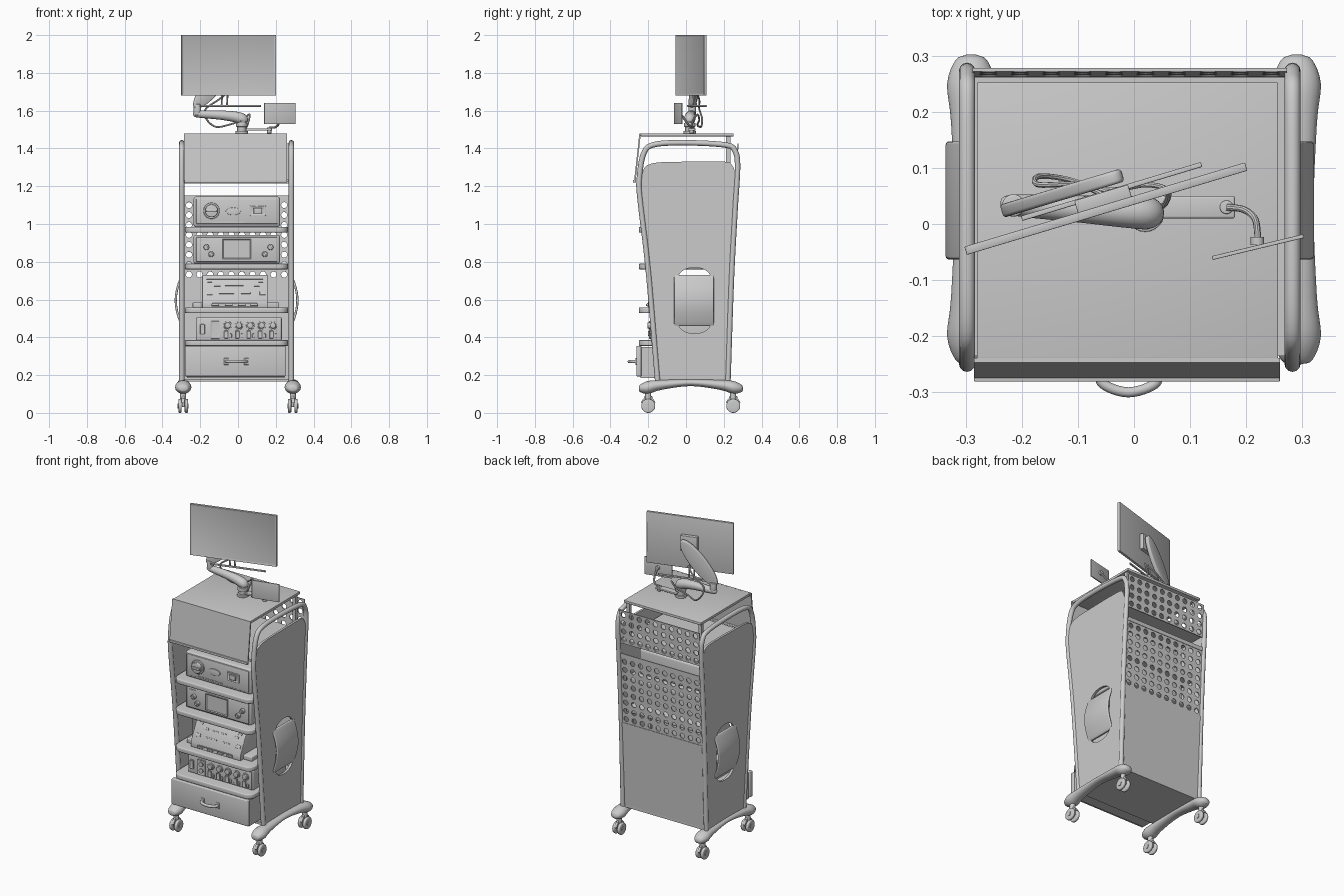
import bpy, bmesh, math
from mathutils import Vector, Matrix
from math import sin, cos, pi, radians

if "Cube" in bpy.data.objects:
    bpy.data.objects.remove(bpy.data.objects["Cube"])

CX = -0.0075          # centre of the cabinet
SX = 0.29             # half distance between the side frames
YAW = radians(16.7)   # monitor swing


def finish(name, bm, bevel=0, loc=(0, 0, 0), rot=(0, 0, 0), seg=3):
    bmesh.ops.recalc_face_normals(bm, faces=bm.faces)
    me = bpy.data.meshes.new(name)
    bm.to_mesh(me)
    bm.free()
    ob = bpy.data.objects.new(name, me)
    bpy.context.collection.objects.link(ob)
    ob.location, ob.rotation_euler = loc, rot
    if bevel:
        m = ob.modifiers.new("bevel", 'BEVEL')
        m.width, m.segments, m.limit_method = bevel, seg, 'ANGLE'
    return ob


def box(name, c, size, bevel=0, rot=(0, 0, 0), inset=0, depth=0.004):
    bm = bmesh.new()
    bmesh.ops.create_cube(bm, size=1)
    bmesh.ops.scale(bm, vec=size, verts=bm.verts)
    if inset:
        f = [f for f in bm.faces if f.normal.y < -0.9]
        bmesh.ops.inset_region(bm, faces=f, thickness=inset)
        bmesh.ops.translate(bm, vec=(0, depth, 0), verts=f[0].verts)
    return finish(name, bm, bevel, c, rot)


def span(name, x, y, z, bevel=0, **k):
    return box(name, [sum(v) / 2 for v in (x, y, z)], [v[1] - v[0] for v in (x, y, z)], bevel, **k)


def prism(name, pts, a, b, axis='x', bevel=0):
    bm = bmesh.new()
    vs = [bm.verts.new((a, p, q) if axis == 'x' else (p, q, a)) for p, q in pts]
    r = bmesh.ops.extrude_face_region(bm, geom=[bm.faces.new(vs)])
    d = (b - a, 0, 0) if axis == 'x' else (0, 0, b - a)
    bmesh.ops.translate(bm, vec=d, verts=[v for v in r['geom'] if isinstance(v, bmesh.types.BMVert)])
    # extrusion removes the start face, so close any open end
    bmesh.ops.holes_fill(bm, edges=[e for e in bm.edges if e.is_boundary], sides=0)
    return finish(name, bm, bevel)


def cyl(name, c, r, depth, axis='y', bevel=0, sx=1, sy=1, n=28):
    bm = bmesh.new()
    bmesh.ops.create_cone(bm, cap_ends=True, segments=n, radius1=r, radius2=r, depth=depth)
    bmesh.ops.scale(bm, vec=(sx, sy, 1), verts=bm.verts)
    rot = {'x': (0, pi / 2, 0), 'y': (pi / 2, 0, 0), 'z': (0, 0, 0)}[axis]
    return finish(name, bm, bevel, c, rot)


def smooth(pts, n=6):
    p = [Vector(q) for q in pts]
    p = [2 * p[0] - p[1]] + p + [2 * p[-1] - p[-2]]
    out = []
    for i in range(1, len(p) - 2):
        for k in range(n):
            t = k / n
            out.append(0.5 * (2 * p[i] + (p[i + 1] - p[i - 1]) * t
                       + (2 * p[i - 1] - 5 * p[i] + 4 * p[i + 1] - p[i + 2]) * t * t
                       + (3 * p[i] - p[i - 1] - 3 * p[i + 1] + p[i + 2]) * t ** 3))
    return out + [p[-2]]


def pipe(name, pts, r, res=4):
    cu = bpy.data.curves.new(name, 'CURVE')
    cu.dimensions, cu.bevel_depth, cu.bevel_resolution, cu.use_fill_caps = '3D', r, res, True
    pp = smooth(pts)
    s = cu.splines.new('POLY')
    s.points.add(len(pp) - 1)
    for q, p in zip(s.points, pp):
        q.co = (p[0], p[1], p[2], 1)
        q.radius = p[3] if len(p) > 3 else 1
    ob = bpy.data.objects.new(name, cu)
    bpy.context.collection.objects.link(ob)
    return ob


def yback(z):
    return 0.222 + (z - 0.18) * 0.045


# side frames, side panels with cutout, bulged pads, base legs, casters
FRAME = [(-.15, .17), (-.2, .76), (-.243, 1.13), (-.247, 1.24), (-.225, 1.37), (-.17, 1.42), (0, 1.43),
         (.21, 1.418), (.26, 1.385), (.273, 1.3), (.26, 1.08), (.24, .7), (.222, .17)]
EDGE = [(-.15, .17), (-.2, .76), (-.24, 1.13), (-.235, 1.25), (-.19, 1.318), (0, 1.33), (.2, 1.33),
        (.243, 1.312), (.265, 1.24), (.26, 1.08), (.24, .7), (.222, .17)]
HOLE = [(.045 + .085 * cos(a), .595 + .12 * (1 if sin(a) > 0 else -1) + .055 * sin(a))
        for a in [2 * pi * (i + .5) / 32 for i in range(32)]]
for s, side in ((-1, "left"), (1, "right")):
    x = CX + s * SX
    pipe(side + "_frame_tube", [(x, y, z) for y, z in FRAME], 0.0145)
    cu = bpy.data.curves.new(side + "_side_panel", 'CURVE')
    cu.dimensions, cu.fill_mode, cu.extrude = '2D', 'BOTH', 0.007
    for loop in (smooth(EDGE), HOLE):
        sp = cu.splines.new('POLY')
        sp.points.add(len(loop) - 1)
        for q, p in zip(sp.points, loop):
            q.co = (p[0], p[1], 0, 1)
        sp.use_cyclic_u = True
    ob = bpy.data.objects.new(side + "_side_panel", cu)
    ob.matrix_world = Matrix(((0, 0, 1, x), (1, 0, 0, 0), (0, 1, 0, 0), (0, 0, 0, 1)))
    bpy.context.collection.objects.link(ob)
    # pad: bowed plate standing in front of the cutout
    bm = bmesh.new()
    arc = [(.006 + .032 * cos(t * pi / 2), .595 + .135 * t) for t in [i / 6 - 1 for i in range(13)]]
    ring = arc + [(u - .012, w) for u, w in reversed(arc)]
    A, B = ([bm.verts.new((x + s * u, y, z)) for u, z in ring] for y in (-.063, .147))
    n, h = len(ring), len(arc)
    for i in range(n):
        bm.faces.new((A[i], A[(i + 1) % n], B[(i + 1) % n], B[i]))
    for V in (A, B):
        for i in range(h - 1):
            bm.faces.new((V[i], V[i + 1], V[n - 2 - i], V[n - 1 - i]))
    finish(side + "_pad", bm, 0.005)
    # base leg lofted from ellipses
    bm = bmesh.new()
    rings = []
    for y, z, a, b in smooth([(-.25, .128, .008, .006), (-.242, .13, .028, .02), (-.2, .135, .043, .034),
                              (-.13, .148, .036, .026), (.025, .16, .03, .018), (.18, .148, .036, .026),
                              (.25, .135, .043, .034), (.292, .13, .028, .02), (.302, .128, .008, .006)], 4):
        rings.append([bm.verts.new((s * .29 + a * cos(t), y, z + b * sin(t)))
                      for t in [2 * pi * i / 20 for i in range(20)]])
    for P, Q in zip(rings, rings[1:]):
        for i in range(20):
            bm.faces.new((P[i], P[(i + 1) % 20], Q[(i + 1) % 20], Q[i]))
    bm.faces.new(rings[0])
    bm.faces.new(rings[-1])
    finish(side + "_base_leg", bm)
    for y, end in ((-.2, "front"), (.25, "rear")):
        nm = f"{side}_{end}_caster"
        cyl(nm + "_stem", (s * .29, y, .095), .016, .05, 'z')
        box(nm + "_fork", (s * .29, y, .06), (.014, .045, .06), .006)
        for k in (-1, 1):
            cyl(f"{nm}_wheel_{k}", (s * .29 + k * .017, y, .037), .037, .018, 'x', .006)
            cyl(f"{nm}_hub_{k}", (s * .29 + k * .026, y, .037), .014, .006, 'x')
        prism(nm + "_hood", [(y + .04 * cos(t), .04 + .045 * sin(t)) for t in [pi * i / 12 for i in range(1, 12)]]
              + [(y + .026 * cos(t), .052 + .026 * sin(t)) for t in [pi * i / 12 for i in range(11, 0, -1)]],
              s * .29 - .008, s * .29 + .008)

# perforated back panels
XL, XR, PITCH, COLS = CX - .28, CX + .28, .0525, 10


def perforated(name, z0, rows):
    bm = bmesh.new()
    pw = (XR - XL) / COLS
    for i in range(COLS):
        for j in range(rows):
            cx, cz = XL + pw * (i + .5), z0 + PITCH * (j + .5)
            I, O = [], []
            for k in range(16):
                c, s = cos(k * pi / 8), sin(k * pi / 8)
                m = max(abs(c), abs(s))
                for V, u, w in ((I, .016 * c, .016 * s), (O, pw / 2 * c / m, PITCH / 2 * s / m)):
                    V.append(bm.verts.new((cx + u, yback(cz + w), cz + w)))
            for k in range(16):
                bm.faces.new((I[k], O[k], O[k - 15], I[k - 15]))
    bmesh.ops.remove_doubles(bm, verts=bm.verts, dist=1e-4)
    finish(name, bm).modifiers.new("thick", 'SOLIDIFY').thickness = .006


def back_strip(name, z0, z1):
    prism(name, [(yback(z0) - .003, z0), (yback(z0) + .003, z0), (yback(z1) + .003, z1), (yback(z1) - .003, z1)], XL, XR)


perforated("back_panel_lower_grille", .706, 8)
perforated("back_panel_upper_grille", 1.215, 4)
back_strip("back_panel_lower", .17, .706)
back_strip("back_panel_rail", 1.126, 1.15)

# top compartment
span("top_plate", (-.28, .257), (-.24, .252), (1.464, 1.48), .002)
prism("front_lid", [(-.247, 1.48), (-.275, 1.225), (-.267, 1.225), (-.239, 1.48)], -.285, .26)
span("lid_lip", (-.285, .26), (-.281, -.264), (1.22, 1.234), .002)
span("compartment_floor", (-.285, .268), (-.235, .262), (1.222, 1.236))
for x in (-.262, .24):
    span("top_plate_post", (x - .01, x + .01), (.213, .235), (1.23, 1.466))
span("cabinet_floor", (-.292, .277), (-.15, .225), (.165, .18))

# shelves with rounded front corners
for z in (.97, .775, .543, .37):
    x0, x1, r = -.281, .266, .05
    corner = [(r * (1 - sin(t)), r * (1 - cos(t))) for t in [pi / 2 * i / 6 for i in range(7)]]
    pts = [(x0 + u, -.25 + v) for u, v in reversed(corner)] + [(x1 - u, -.25 + v) for u, v in corner]
    prism("shelf", pts + [(x1, .215), (x0, .215)], z - .015, z + .015, 'z', .006)

# drawer
span("drawer_body", (-.27, .245), (-.24, .2), (.185, .35))
span("drawer_front", (-.281, .252), (-.262, -.236), (.193, .355), .005)
pipe("drawer_handle", [(-.062, -.258, .272), (-.055, -.285, .272), (-.01, -.3, .272),
                       (.037, -.285, .272), (.044, -.258, .272)], .009)
for x in (-.062, .044):
    box("handle_mount", (x, -.264, .272), (.024, .008, .036), .003)

# device 1: dial, oval badge plate, socket
span("dial_unit", (-.235, .222), (-.19, .15), (.985, 1.145), .012)
span("dial_unit_face", (-.222, .21), (-.196, -.18), (1.0, 1.133), .004)
cyl("dial_ring", (-.14, -.2, 1.07), .043, .012, bevel=.003)
cyl("dial", (-.14, -.21, 1.07), .034, .02, bevel=.004)
box("dial_grip", (-.14, -.222, 1.07), (.06, .014, .014), .003)
cyl("oval_plate", (-.025, -.198, 1.067), .04, .008, sy=.5, bevel=.002)
box("socket", (.105, -.198, 1.07), (.085, .012, .055), .004, inset=.01)
box("socket_plug", (.105, -.203, 1.07), (.045, .016, .03), .003)
span("vent_strip", (-.14, .03), (-.199, -.19), (1.006, 1.012))

# device 2: screen and knobs
span("screen_unit", (-.235, .222), (-.19, .15), (.79, .942), .012)
span("screen_unit_face", (-.222, .21), (-.196, -.18), (.8, .93), .004)
box("unit_screen", (-.007, -.198, .868), (.15, .012, .105), inset=.008)
for x, z in ((-.167, .877), (-.142, .84), (.142, .84), (.172, .877)):
    cyl("unit_knob", (x, -.202, z), .015, .022, bevel=.003)
    cyl("unit_knob_cap", (x, -.215, z), .008, .01, bevel=.002)
span("label_strip", (-.205, -.155), (-.199, -.19), (.912, .917))

# device 3: sloped console
prism("console", [(-.2, .556), (-.2, .59), (-.13, .73), (.12, .73), (.12, .556)], -.19, .157, bevel=.004)
span("console_base", (-.24, .215), (-.17, .15), (.556, .585), .005)
tilt = (-math.atan(.5), 0, 0)
for x, t, w, h in ((-.017, .85, .3, .004), (-.11, .6, .035, .012), (-.02, .6, .1, .006), (.1, .6, .03, .012),
                   (-.15, .3, .03, .02), (-.06, .3, .08, .006), (.04, .3, .05, .006), (.13, .3, .03, .02),
                   (.12, .75, .025, .01), (-.15, .75, .025, .01)):
    box("console_button", (x, -.2 + .07 * t, .59 + .14 * t), (w, .01, h), .001, tilt)
box("console_slot", (-.017, -.202, .572), (.24, .01, .02), .002, inset=.004)
for x in (-.12, -.05, .02, .085):
    box("console_key", (x, -.207, .572), (.04, .008, .01), .001)

# device 4: row of knobs, ports and switches
span("control_unit", (-.222, .232), (-.18, .15), (.383, .505), .006)
span("control_unit_face", (-.215, .225), (-.188, -.17), (.388, .5), .003)
for i in range(5):
    x = -.055 + .06 * i
    cyl("control_knob_ring", (x, -.19, .463), .022, .008, bevel=.002)
    cyl("control_knob", (x, -.197, .463), .016, .016, bevel=.003)
    box("port", (x - .008, -.19, .415), (.022, .01, .04), .002, inset=.004)
    box("port_tab", (x + .016, -.19, .408), (.012, .01, .022), .002)
box("rocker_switch", (-.188, -.19, .443), (.024, .014, .055), .003, inset=.005)
box("outlet", (-.12, -.19, .44), (.052, .014, .095), .004, inset=.006)
for z in (.46, .42):
    cyl("outlet_socket", (-.12, -.194, z), .014, .012)

# monitor arm and post
cyl("arm_flange", (.02, .02, 1.486), .034, .014, 'z', .003)
cyl("arm_post", (.02, .02, 1.51), .024, .06, 'z', .003)
cyl("arm_collar", (.02, .02, 1.525), .03, .022, 'z', .004)
pipe("lower_arm", [(.03, .018, 1.535, .8), (.022, .02, 1.555, 1.1), (-.02, .022, 1.568, 1.05), (-.1, .027, 1.577, .9),
                   (-.2, .033, 1.582, .75), (-.23, .035, 1.583, .55), (-.238, .035, 1.583, .2)], .027, 6)
cyl("elbow_joint", (-.215, .033, 1.605), .02, .06, 'z', .004)
u, n = Vector((cos(YAW), sin(YAW), 0)), Vector((-sin(YAW), cos(YAW), 0))
major = u * cos(radians(50)) + Vector((0, 0, sin(radians(50))))
arm = cyl("upper_arm", (0, 0, 0), .165, .024, 'z', .006, sy=.3, n=48)
arm.matrix_world = Matrix.Translation((-.128, .055, 1.742)) @ Matrix((major, n.cross(major), n)).transposed().to_4x4()

# monitor, mounting head, handle bar below
M = Vector((-.05, .027, 1.84))
box("monitor", M, (.522, .016, .322), .002, (0, 0, YAW), inset=.014)
box("monitor_mount", M + n * .018, (.1, .024, .1), .003, (0, 0, YAW))
box("handle_bar", (-.04, .058, 1.625), (.335, .009, .01), .002, (0, 0, YAW))
for d in (-.03, .0):
    pipe("bar_strut", [M + n * .01 + u * d + Vector((0, 0, -.12)), M + n * .022 + u * d + Vector((0, 0, -.17)),
                       M + n * .028 + u * d + Vector((0, 0, -.215))], .005, 2)

# cables
pipe("monitor_cable", [(-.05, .05, 1.7), (-.1, .07, 1.66), (-.17, .07, 1.61), (-.17, .085, 1.56), (-.12, .08, 1.515),
                       (-.05, .06, 1.525), (.02, .07, 1.55), (.06, .06, 1.58), (.055, .035, 1.54), (.04, .03, 1.5)], .005, 2)

# small side display on its bracket
span("display_bracket", (.03, .18), (.01, .05), (1.494, 1.506), .004)
cyl("bracket_pin", (.165, .03, 1.495), .012, .03, 'z', .002)
pipe("display_neck", [(.165, .03, 1.51), (.195, .026, 1.512), (.215, .01, 1.53), (.22, -.015, 1.565), (.22, -.034, 1.585)], .006, 3)
cyl("display_socket", (.22, -.03, 1.585), .012, .014)
box("side_display", (.221, -.041, 1.585), (.168, .007, .112), .001, (0, 0, radians(13.5)))

# apply modifiers, convert curves, shade
bpy.ops.object.select_all(action='SELECT')
bpy.context.view_layer.objects.active = bpy.context.collection.objects[0]
bpy.ops.object.convert(target='MESH')
bpy.ops.object.select_all(action='SELECT')
bpy.ops.object.shade_smooth_by_angle(angle=radians(35))
